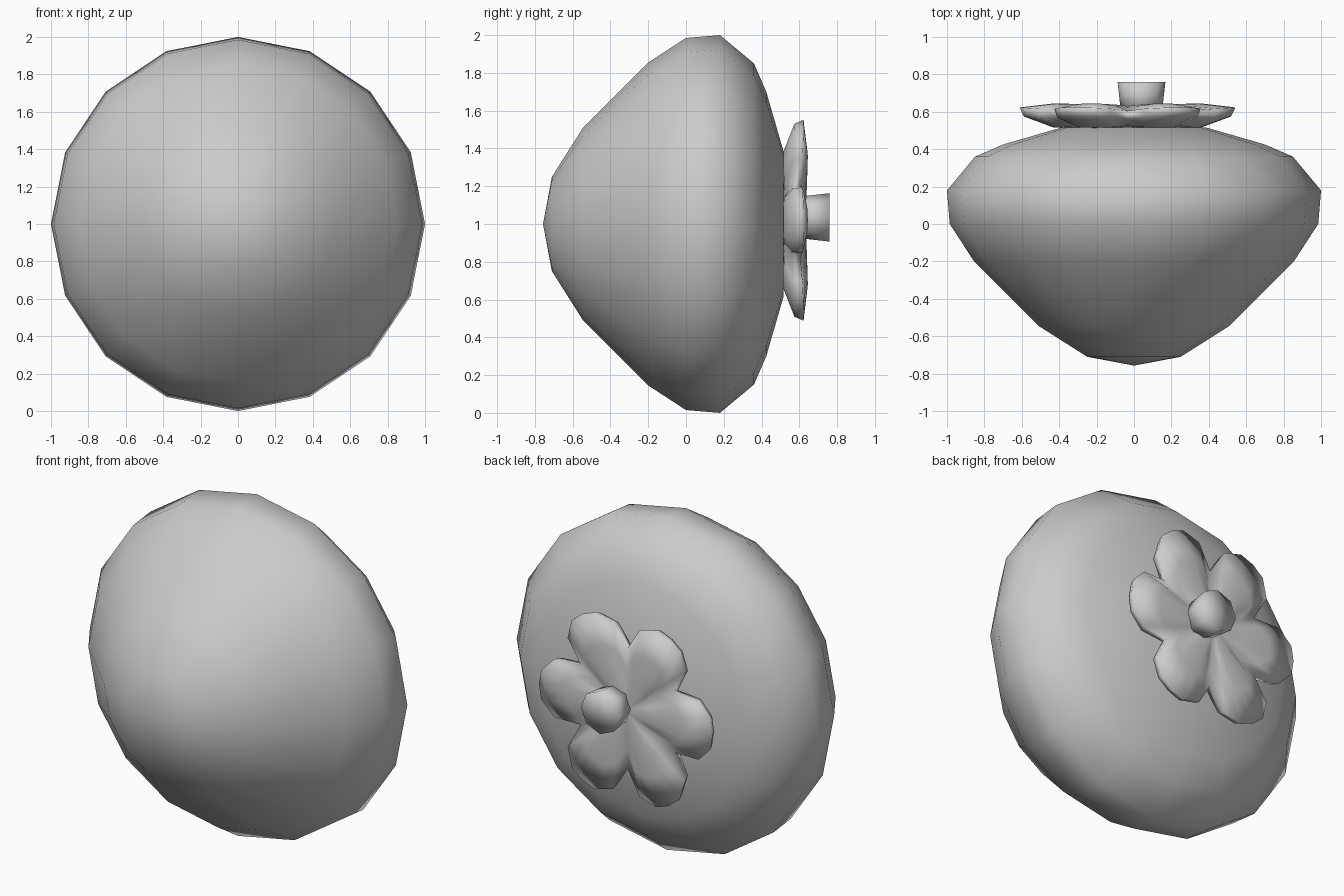
import bpy
from math import sin, cos, radians, tau

if "Cube" in bpy.data.objects:
    bpy.data.objects.remove(bpy.data.objects["Cube"])


def make_object(name, verts, faces):
    mesh = bpy.data.meshes.new(name)
    mesh.from_pydata(verts, [], faces)
    mesh.polygons.foreach_set("use_smooth", [True] * len(mesh.polygons))
    mesh.update()
    obj = bpy.data.objects.new(name, mesh)
    bpy.context.collection.objects.link(obj)
    return obj


def skin(name, cx, cz, y0, rings, y1):
    """Join closed rings along y, capped by a pole vertex at each end."""
    n = len(rings[0])
    verts = [(cx, y0, cz)] + [p for ring in rings for p in ring] + [(cx, y1, cz)]
    last = len(verts) - 1
    faces = []
    for i in range(n):
        j = (i + 1) % n
        faces.append((0, 1 + i, 1 + j))
        for k in range(len(rings) - 1):
            a, b = 1 + k * n, 1 + (k + 1) * n
            faces.append((a + i, b + i, b + j, a + j))
        top = 1 + (len(rings) - 1) * n
        faces.append((last, top + j, top + i))
    return make_object(name, verts, faces)


def circle(cx, cz, y, r, n):
    return [(cx + r * cos(tau * i / n), y, cz + r * sin(tau * i / n)) for i in range(n)]


# Fruit body: 16-sided turned profile along y
profile = [(-0.71, 0.25), (-0.545, 0.51), (-0.2, 0.855), (0.0, 0.985),
           (0.18, 1.0), (0.36, 0.85), (0.425, 0.7), (0.515, 0.39)]
skin("fruit_body", 0, 1, -0.757,
     [circle(0, 1, y, r, 16) for y, r in profile], 0.525)

# Leafy calyx: six blunt lobes with shallow valleys between
CX, CZ = -0.035, 1.02
# angle offset, radius, valley amount (0 at lobe centre, 1 at notch)
lobe = [(-30, 0.36, 1.0), (-20, 0.51, 0.35), (-9, 0.57, 0.05),
        (0, 0.577, 0.0), (9, 0.57, 0.05), (20, 0.51, 0.35)]


def calyx_ring(scale, y, dip):
    return [(CX + r * scale * cos(radians(60 * k + a)), y + dip * v,
             CZ + r * scale * sin(radians(60 * k + a)))
            for k in range(6) for a, r, v in lobe]


skin("calyx", CX, CZ, 0.51,
     [calyx_ring(0.68, 0.515, 0.01), calyx_ring(0.96, 0.575, -0.02),
      calyx_ring(1.0, 0.623, -0.018), calyx_ring(0.68, 0.645, -0.04),
      calyx_ring(0.35, 0.64, -0.02)], 0.632)

# Short stem, flaring slightly at its cut end
skin("stem", 0.04, 1.035, 0.6,
     [circle(0.04, 1.035, 0.6, 0.11, 8), circle(0.04, 1.035, 0.76, 0.128, 8)], 0.76)
